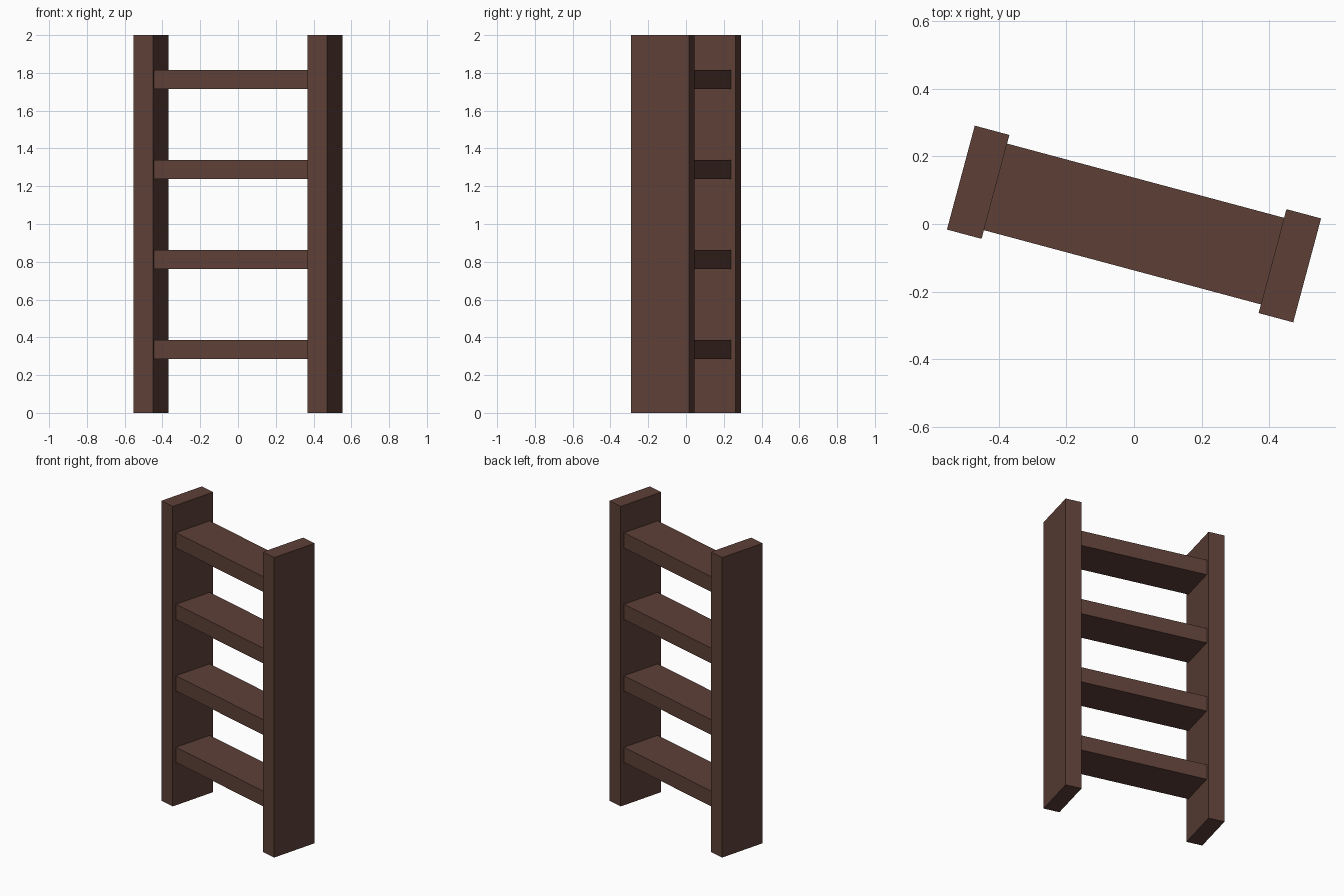
import bpy
from math import radians
from mathutils import Matrix

if "Cube" in bpy.data.objects:
    bpy.data.objects.remove(bpy.data.objects["Cube"], do_unlink=True)

# Dark brown wood
wood = bpy.data.materials.new("dark_brown_wood")
wood.use_nodes = True
colour = (0.109, 0.051, 0.038, 1)
wood.diffuse_color = colour
wood.node_tree.nodes["Principled BSDF"].inputs["Base Color"].default_value = colour

# The whole ladder stands turned about the vertical axis
TURN = Matrix.Rotation(radians(-15), 4, "Z")
HEIGHT = 2.0
HALF_WIDTH = 0.53
RAIL_THICKNESS = 0.106


def board(name, size, centre):
    bpy.ops.mesh.primitive_cube_add(size=1)
    obj = bpy.context.object
    obj.name = name
    obj.data.transform(TURN @ Matrix.Translation(centre) @ Matrix.Diagonal((*size, 1)))
    obj.data.materials.append(wood)
    return obj


# Side rails
for name, side in (("left_rail", 1), ("right_rail", -1)):
    x = side * (HALF_WIDTH - RAIL_THICKNESS / 2)
    board(name, (RAIL_THICKNESS, 0.318, HEIGHT), (x, 0, HEIGHT / 2))

# Flat rungs, evenly spaced between the rails
rung_length = 2 * (HALF_WIDTH - RAIL_THICKNESS)
for i in range(4):
    board(f"rung_{i + 1}", (rung_length, 0.265, 0.102), (0, 0, 0.336 + i * 0.4765))
